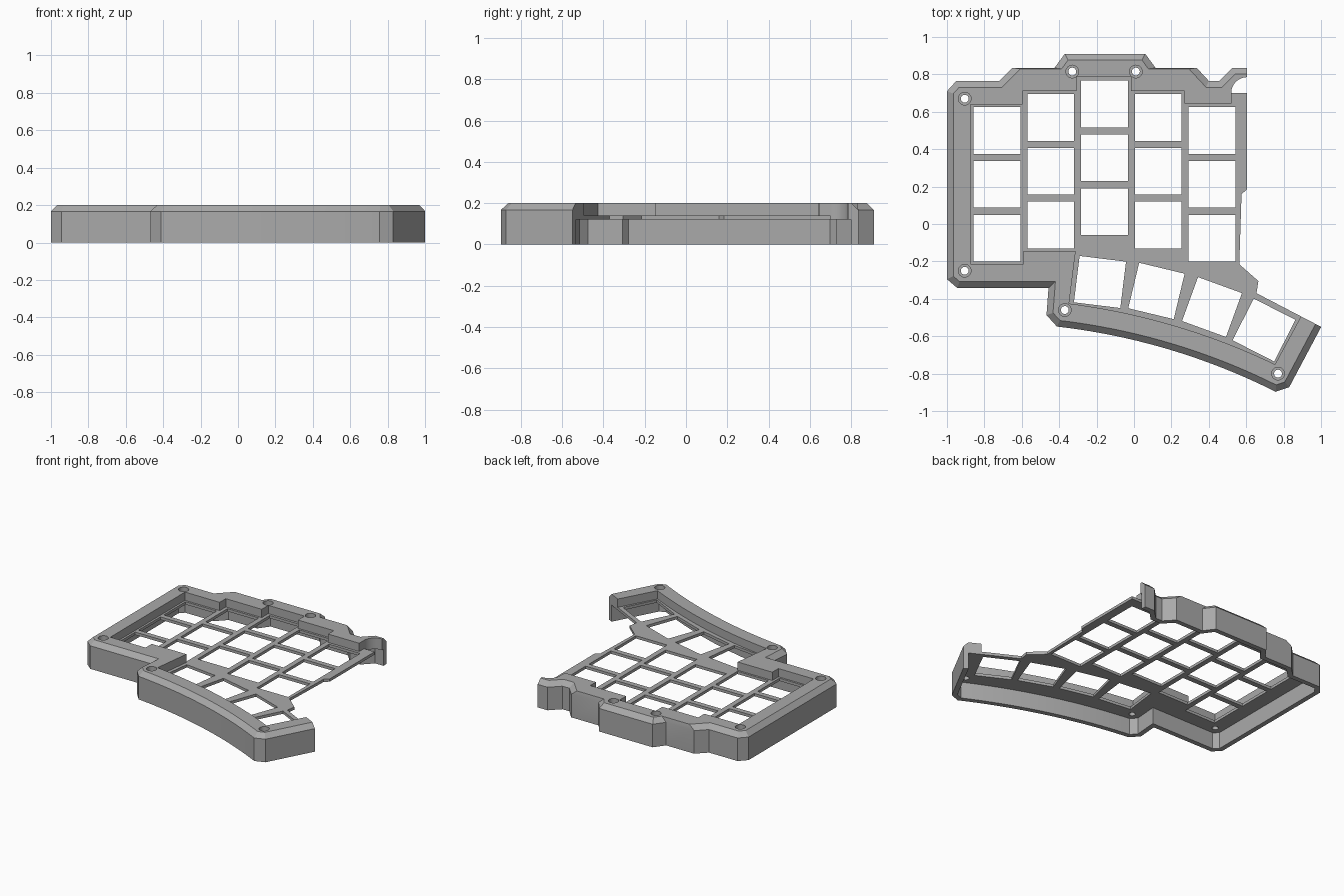
import bpy, bmesh, math
from mathutils import Vector

if "Cube" in bpy.data.objects:
    bpy.data.objects.remove(bpy.data.objects["Cube"])

TOP, SHOULDER, PLATE_TOP, PLATE_LOW = 0.2, 0.167, 0.14, 0.12
WALL, CHAMFER = 0.035, 0.034
KEY = 0.25

grey = bpy.data.materials.new("case_grey")
grey.use_nodes = True
grey.diffuse_color = (0.4, 0.4, 0.4, 1)
grey.node_tree.nodes["Principled BSDF"].inputs["Base Color"].default_value = (0.4, 0.4, 0.4, 1)


def arc(cx, cy, r, start, end, n):
    """Points on an arc, angles in degrees from +x."""
    steps = [math.radians(start + (end - start) * i / n) for i in range(n + 1)]
    return [(cx + r * math.cos(a), cy + r * math.sin(a)) for a in steps]


def inset(points, distance):
    """Move each edge of a counter-clockwise outline inward by distance(a, b)."""
    pts = [Vector(p) for p in points]
    lines = []
    for i, a in enumerate(pts):
        b = pts[(i + 1) % len(pts)]
        d = (b - a).normalized()
        lines.append((a + Vector((-d.y, d.x)) * distance(a, b), d))
    result = []
    for i in range(len(pts)):
        (p, d), (q, e) = lines[i - 1], lines[i]
        cross = d.x * e.y - d.y * e.x
        t = ((q - p).x * e.y - (q - p).y * e.x) / cross
        result.append(tuple(p + d * t))
    return result


def loft(bm, layers):
    """Closed solid through (outline, z) layers."""
    rings = [[bm.verts.new((x, y, z)) for x, y in pts] for pts, z in layers]
    n = len(rings[0])
    for low, high in zip(rings, rings[1:]):
        for i in range(n):
            j = (i + 1) % n
            bm.faces.new((low[i], low[j], high[j], high[i]))
    bm.faces.new(rings[0][::-1])
    bm.faces.new(rings[-1])


def solid(name, *stacks):
    bm = bmesh.new()
    for layers in stacks:
        loft(bm, layers)
    bmesh.ops.recalc_face_normals(bm, faces=bm.faces)
    mesh = bpy.data.meshes.new(name)
    bm.to_mesh(mesh)
    bm.free()
    mesh.materials.append(grey)
    obj = bpy.data.objects.new(name, mesh)
    bpy.context.collection.objects.link(obj)
    return obj


def prism(points, low, high):
    return [(points, low), (points, high)]


def cut(target, cutter):
    mod = target.modifiers.new("cut", 'BOOLEAN')
    mod.operation, mod.solver, mod.object = 'DIFFERENCE', 'EXACT', cutter
    bpy.ops.object.modifier_apply(modifier=mod.name)
    bpy.data.objects.remove(cutter)


# Outer outline, running past the open right side, which is trimmed later
THUMB = (-0.806, -4.006)
outline = [(-.95, .765), (-1, .71), (-1, -.295), (-.945, -.342), (-.457, -.342), (-.468, -.487)]
outline += arc(*THUMB, 3.48, 83.5, 63.3, 20)
outline += [(.83, -.872), (1.155, -.26), (1.155, .835), (.525, .835), (.455, .765),
            (.40, .765), (.335, .835), (.115, .835), (.06, .91), (-.37, .91),
            (-.425, .835), (-.65, .835), (-.72, .765)]


def bevel_width(a, b):
    level = abs(a.y - .835) < .001 and abs(b.y - .835) < .001
    return 0.006 if level and a.x < .5 else CHAMFER


# Case body with a chamfered upper edge
case = solid("keyboard_case", [(outline, 0), (outline, SHOULDER),
                               (inset(outline, bevel_width), TOP)])
bpy.context.view_layer.objects.active = case
case.select_set(True)

# Hollow underside
hollow = inset(outline, lambda a, b: WALL)
cut(case, solid("underside_cutter", prism(hollow, -.1, PLATE_LOW)))

# Recessed key area inside the rim
recess = [(-.873, .64), (-.873, -.215), (-.59, -.215), (-.59, -.145), (-.312, -.145)]
recess += arc(*THUMB, 3.61, 82.7, 64.4, 20)
recess += [(.895, -.49), (1.1, -.1), (1.3, .702), (.52, .702), (.52, .645), (.27, .645),
           (.27, .71), (-.017, .71), (-.017, .785), (-.307, .785), (-.307, .71),
           (-.595, .71), (-.595, .64)]
cut(case, solid("recess_cutter", prism(recess, PLATE_TOP, .4)))

# Open right side and the rounded cable notch
open_side = [(.605, 1.2), (.605, .185), (.575, .16), (.563, -.215), (.665, -.305),
             (.655, -.37), (1.5, -.81), (1.5, 1.2)]
cut(case, solid("open_side_cutter", prism(open_side, -.2, .5)))
cut(case, solid("notch_cutter", prism(arc(.605, .70, .085, 0, 180, 24), -.2, .5)))


# Key openings: five staggered columns and a fanned thumb row
def key_hole(x, y, degrees=0):
    r = KEY / math.sqrt(2)
    corners = arc(x, y, r, 45 + degrees, 315 + degrees, 3)
    return prism(corners, .05, .3)


keys = []
for col, top in enumerate((.50, .57, .642, .57, .50)):
    keys += [key_hole(-.733 + .2875 * col, top - .288 * row) for row in range(3)]
keys += [key_hole(x, y, -a) for x, y, a in
         ((-.182, -.31, 7), (.12, -.358, 13.5), (.417, -.444, 20), (.695, -.567, 27))]
cut(case, solid("key_cutter", *keys))

# Screw holes with counterbores
screws = [(-.905, .67), (-.33, .815), (.01, .815), (-.905, -.25), (-.37, -.46), (.77, -.80)]
for name, radius, low in (("screw_cutter", .021, -.1), ("counterbore_cutter", .034, .16)):
    cut(case, solid(name, *[prism(arc(x, y, radius, 0, 345, 23), low, .4) for x, y in screws]))

bpy.ops.object.shade_smooth_by_angle(angle=math.radians(25))
